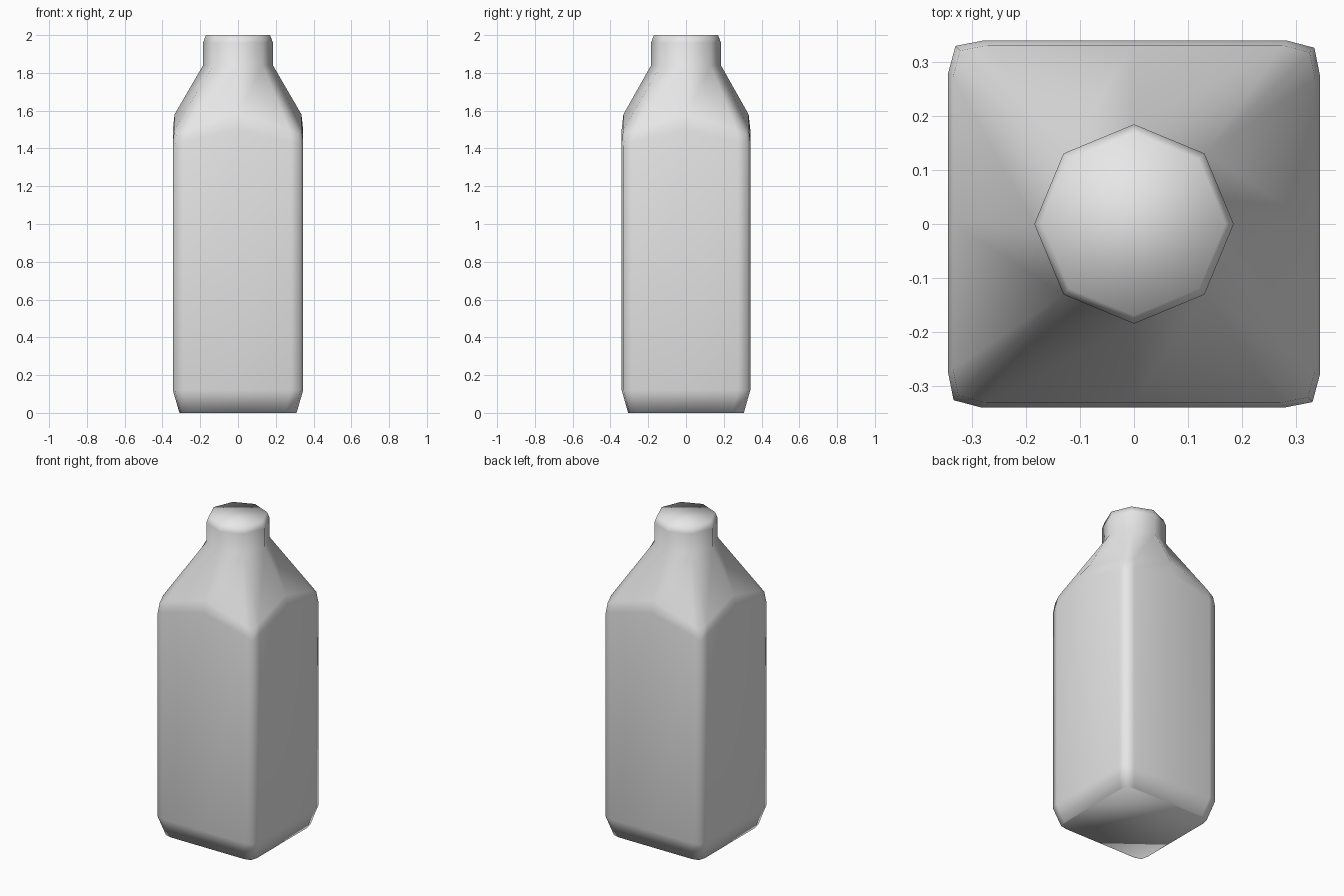
import bpy
import bmesh
import math

cube = bpy.data.objects.get("Cube")
if cube:
    bpy.data.objects.remove(cube, do_unlink=True)

# One quarter of a cross-section: side middle, then a corner in three points
QUARTER = [(1, 0), (1, 0.81), (0.97, 0.96), (0.82, 1)]


def square_ring(half, z_mid, z_start, z_tip):
    """Square with softened corners whose height may dip towards the corners."""
    heights = [z_mid, z_start, z_tip, z_start]
    ring = []
    for turn in range(4):
        c, s = round(math.cos(turn * math.pi / 2)), round(math.sin(turn * math.pi / 2))
        for (x, y), z in zip(QUARTER, heights):
            ring.append(((x * c - y * s) * half, (x * s + y * c) * half * 0.987, z))
    return ring


def neck_ring(radius, z):
    """Octagon whose diagonal points are tripled to meet the softened corners."""
    ring = []
    for turn in range(4):
        for step in (0, 1, 1, 1):
            a = turn * math.pi / 2 + step * math.pi / 4
            ring.append((radius * math.cos(a), radius * math.sin(a), z))
    return ring


# Rings from the base to the mouth
rings = [
    square_ring(0.31, 0, 0, 0),
    square_ring(0.345, 0.12, 0.12, 0.12),
    square_ring(0.345, 1.5, 1.435, 1.41),
    square_ring(0.336, 1.58, 1.5, 1.475),
    neck_ring(0.185, 1.84),
    neck_ring(0.185, 1.96),
    neck_ring(0.17, 2.0),
]

# Loft the rings, close both ends and merge the tripled neck points
bm = bmesh.new()
loops = [[bm.verts.new(p) for p in ring] for ring in rings]
for low, high in zip(loops, loops[1:]):
    for i in range(len(low)):
        j = (i + 1) % len(low)
        bm.faces.new((low[i], low[j], high[j], high[i]))
bm.faces.new(reversed(loops[0]))
bm.faces.new(loops[-1])
bmesh.ops.remove_doubles(bm, verts=bm.verts, dist=0.0005)
bmesh.ops.recalc_face_normals(bm, faces=bm.faces)
for face in bm.faces:
    face.smooth = True

mesh = bpy.data.meshes.new("bottle")
bm.to_mesh(mesh)
bm.free()
bottle = bpy.data.objects.new("bottle", mesh)
bpy.context.collection.objects.link(bottle)

# Plain grey finish
grey = bpy.data.materials.new("light_grey")
grey.use_nodes = True
colour = (0.8, 0.8, 0.8, 1)
grey.diffuse_color = colour
grey.node_tree.nodes["Principled BSDF"].inputs["Base Color"].default_value = colour
mesh.materials.append(grey)
